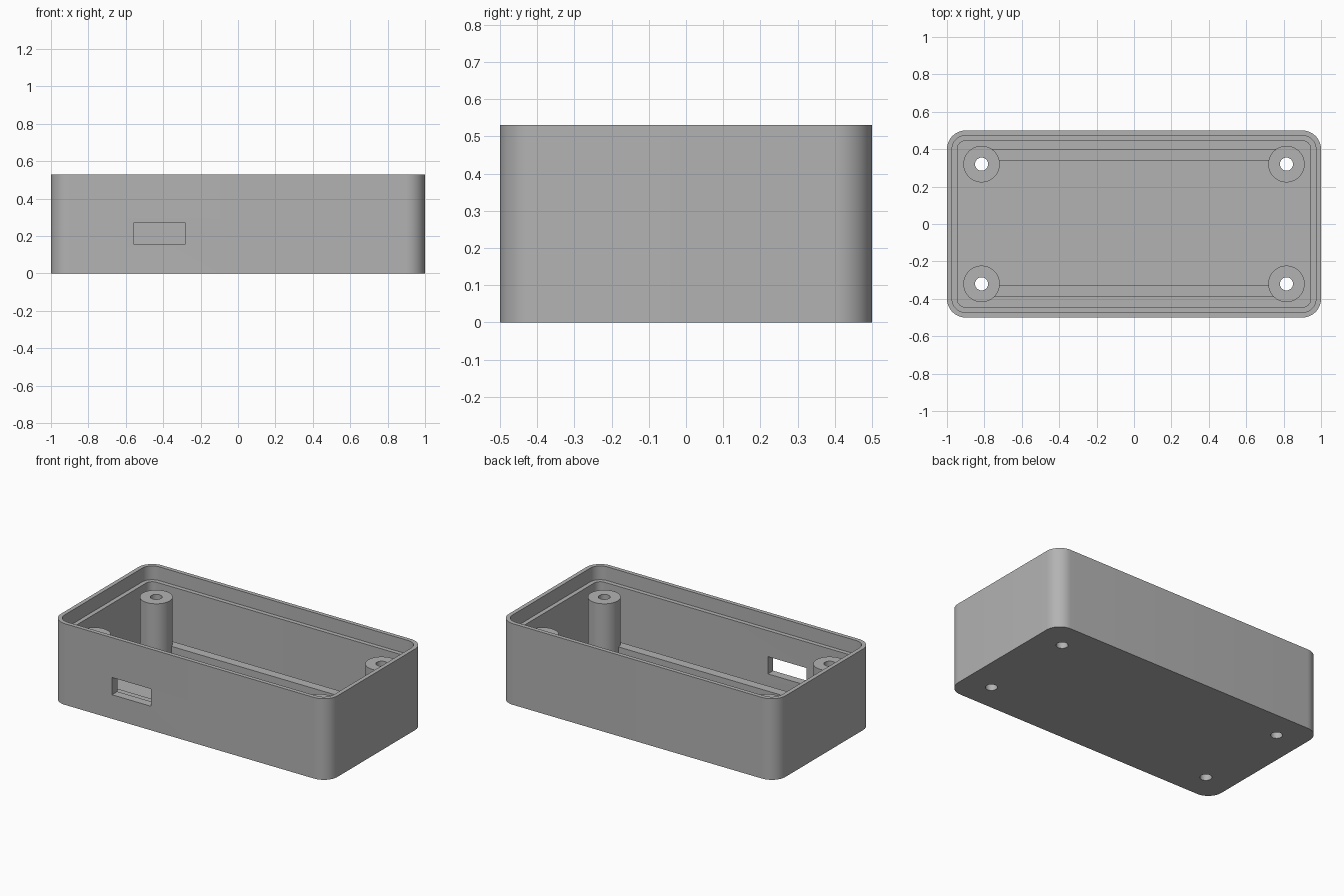
import bpy, bmesh
from math import radians, cos, sin

cube = bpy.data.objects.get("Cube")
if cube:
    bpy.data.objects.remove(cube, do_unlink=True)

L, W, H = 2.0, 1.0, 0.53
RADIUS, WALL, LIP = 0.10, 0.055, 0.027
FLOOR, LEDGE, POST_TOP = 0.055, 0.44, 0.415
POST_X, POST_Y = 0.815, 0.32

grey = bpy.data.materials.new("grey plastic")
grey.use_nodes = True
grey.diffuse_color = (0.45, 0.45, 0.45, 1)
grey.node_tree.nodes["Principled BSDF"].inputs["Base Color"].default_value = grey.diffuse_color


def prism(name, outline, z0, z1):
    """Extrude a closed outline from z0 up to z1."""
    bm = bmesh.new()
    base = bm.faces.new([bm.verts.new((x, y, z0)) for x, y in outline])
    top = bmesh.ops.extrude_face_region(bm, geom=[base])["geom"]
    verts = [g for g in top if isinstance(g, bmesh.types.BMVert)]
    bmesh.ops.translate(bm, vec=(0, 0, z1 - z0), verts=verts)
    bmesh.ops.recalc_face_normals(bm, faces=bm.faces)
    mesh = bpy.data.meshes.new(name)
    bm.to_mesh(mesh)
    bm.free()
    mesh.materials.append(grey)
    obj = bpy.data.objects.new(name, mesh)
    bpy.context.collection.objects.link(obj)
    return obj


def rounded(inset, steps=12):
    """Case outline, moved inward by inset."""
    r = RADIUS - inset
    cx, cy = L / 2 - RADIUS, W / 2 - RADIUS
    pts = []
    for i, (sx, sy) in enumerate([(1, 1), (-1, 1), (-1, -1), (1, -1)]):
        for k in range(steps + 1):
            a = radians(90 * (i + k / steps))
            pts.append((sx * cx + r * cos(a), sy * cy + r * sin(a)))
    return pts


def circle(x, y, r, n=48):
    return [(x + r * cos(radians(360 * k / n)), y + r * sin(radians(360 * k / n)))
            for k in range(n)]


def rect(x0, x1, y0, y1):
    return [(x0, y0), (x1, y0), (x1, y1), (x0, y1)]


def combine(target, tool, operation):
    """Apply a boolean and remove its tool."""
    mod = target.modifiers.new("combine", "BOOLEAN")
    mod.operation, mod.solver, mod.object = operation, "EXACT", tool
    bpy.context.view_layer.objects.active = target
    bpy.ops.object.modifier_apply(modifier=mod.name)
    bpy.data.objects.remove(tool, do_unlink=True)


# Hollow shell with a stepped rim for a lid
case = prism("enclosure_case", rounded(0), 0, H)
combine(case, prism("cavity", rounded(WALL), FLOOR, H + 0.1), "DIFFERENCE")
combine(case, prism("rim_step", rounded(LIP), LEDGE, H + 0.1), "DIFFERENCE")

# Rails along both long walls, ending inside the posts
for y0, y1 in [(0.34, 0.40), (-0.39, -0.33)]:
    combine(case, prism("rail", rect(-POST_X, POST_X, y0, y1), FLOOR - 0.02, 0.11), "UNION")

# Screw posts, each bored through the floor
corners = [(sx * POST_X, sy * POST_Y) for sx in (-1, 1) for sy in (-1, 1)]
for x, y in corners:
    combine(case, prism("post", circle(x, y, 0.0975), FLOOR - 0.02, POST_TOP), "UNION")
for x, y in corners:
    combine(case, prism("bore", circle(x, y, 0.035), -0.1, H), "DIFFERENCE")

# Port opening in the front wall
combine(case, prism("port", rect(-0.56, -0.28, -0.6, -0.42), 0.157, 0.27), "DIFFERENCE")

bpy.ops.object.select_all(action="DESELECT")
case.select_set(True)
bpy.context.view_layer.objects.active = case
bpy.ops.object.shade_smooth_by_angle(angle=radians(30))
